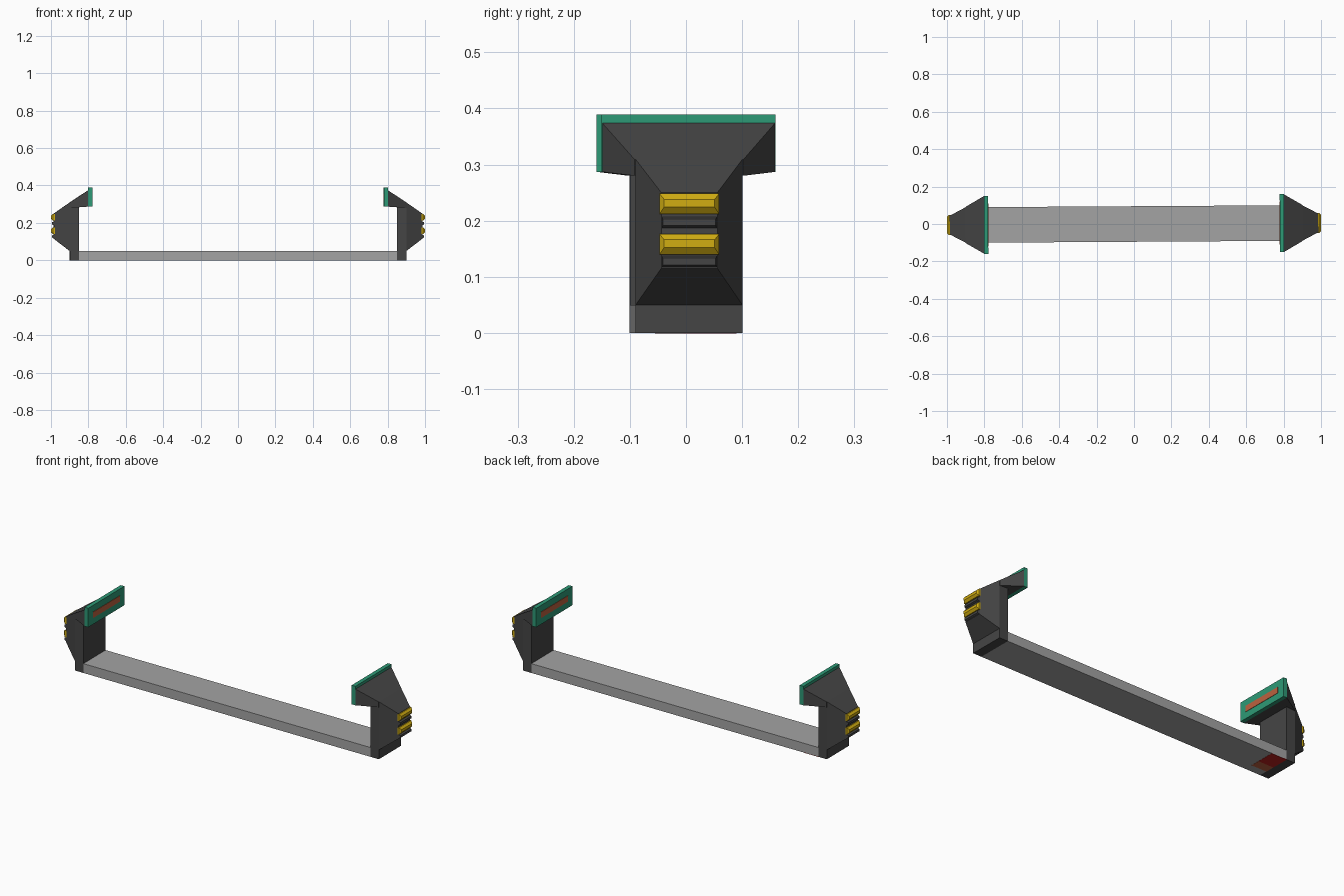
import bpy, bmesh, math
from mathutils import Matrix

if "Cube" in bpy.data.objects:
    bpy.data.objects.remove(bpy.data.objects["Cube"])

TWIST = Matrix.Rotation(0.006, 4, 'Z')      # the whole model sits very slightly askew


def material(name, r, g, b):
    m = bpy.data.materials.new(name)
    m.diffuse_color = (r, g, b, 1)
    m.use_nodes = True
    m.node_tree.nodes["Principled BSDF"].inputs["Base Color"].default_value = m.diffuse_color
    return m


DARK = material("charcoal", 0.06, 0.06, 0.06)
GREY = material("light grey", 0.37, 0.37, 0.37)
GREEN = material("teal green", 0.027, 0.32, 0.18)
GOLD = material("gold", 0.64, 0.42, 0.006)
BROWN = material("copper brown", 0.5, 0.12, 0.05)
RED = material("red", 0.5, 0.015, 0.012)


def loft(bm, *rings):
    """Loft rectangles along x; each ring is (x, y0, y1, z0, z1)."""
    prev = None
    for i, (x, y0, y1, z0, z1) in enumerate(rings):
        vs = [bm.verts.new(p) for p in
              ((x, y0, z0), (x, y1, z0), (x, y1, z1), (x, y0, z1))]
        if prev:
            for k in range(4):
                n = (k + 1) % 4
                bm.faces.new((prev[k], prev[n], vs[n], vs[k]))
        if i in (0, len(rings) - 1):
            bm.faces.new(vs)
        prev = vs


def part(name, mat, lofts, turn=0.0):
    bm = bmesh.new()
    for rings in lofts:
        loft(bm, *rings)
    bmesh.ops.recalc_face_normals(bm, faces=bm.faces)
    bm.transform(TWIST @ Matrix.Rotation(turn, 4, 'Z'))
    me = bpy.data.meshes.new(name)
    bm.to_mesh(me)
    bm.free()
    me.materials.append(mat)
    bpy.context.collection.objects.link(bpy.data.objects.new(name, me))


def ring(x, h, z0, z1):
    return (x, -h, h, z0, z1)


# floor bar with marker plates under one end
part("floor_bar", GREY, [(ring(-0.85, 0.095, 0, 0.05), ring(0.85, 0.095, 0, 0.05))])
part("red_marker", RED, [((-0.85, 0.0, 0.095, -0.001, 0.002),
                          (-0.76, 0.0, 0.095, -0.001, 0.002))])
part("copper_marker", BROWN, [((-0.85, -0.05, 0.0, -0.001, 0.002),
                               (-0.76, -0.05, 0.0, -0.001, 0.002))])

# both end posts, the second turned half a revolution
for side, turn in (("right", 0.0), ("left", math.pi)):
    part(side + "_post", DARK, [
        (ring(0.85, 0.095, 0, 0.29), ring(0.90, 0.095, 0, 0.29)),           # upright
        (ring(0.80, 0.155, 0.287, 0.375), ring(0.90, 0.097, 0.28, 0.309)),  # flared top
        (ring(0.90, 0.095, 0.05, 0.309), ring(0.985, 0.05, 0.115, 0.25)),   # tapered back
    ], turn)
    part(side + "_screen_frame", GREEN,
         [(ring(0.78, 0.155, 0.287, 0.389), ring(0.802, 0.155, 0.287, 0.389))], turn)
    part(side + "_screen_slot", BROWN,
         [(ring(0.778, 0.115, 0.322, 0.354), ring(0.785, 0.115, 0.322, 0.354))], turn)
    # gold ridges alternating with low dark ridges
    part(side + "_gold_ridges", GOLD,
         [(ring(0.98, 0.053, z, z + 0.036), ring(0.99, 0.053, z, z + 0.036),
           ring(1.0, 0.045, z + 0.012, z + 0.026)) for z in (0.14, 0.212)], turn)
    part(side + "_dark_ridges", DARK,
         [(ring(0.98, 0.05, z, z + 0.024), ring(0.994, 0.047, z + 0.006, z + 0.018))
          for z in (0.115, 0.185)], turn)
